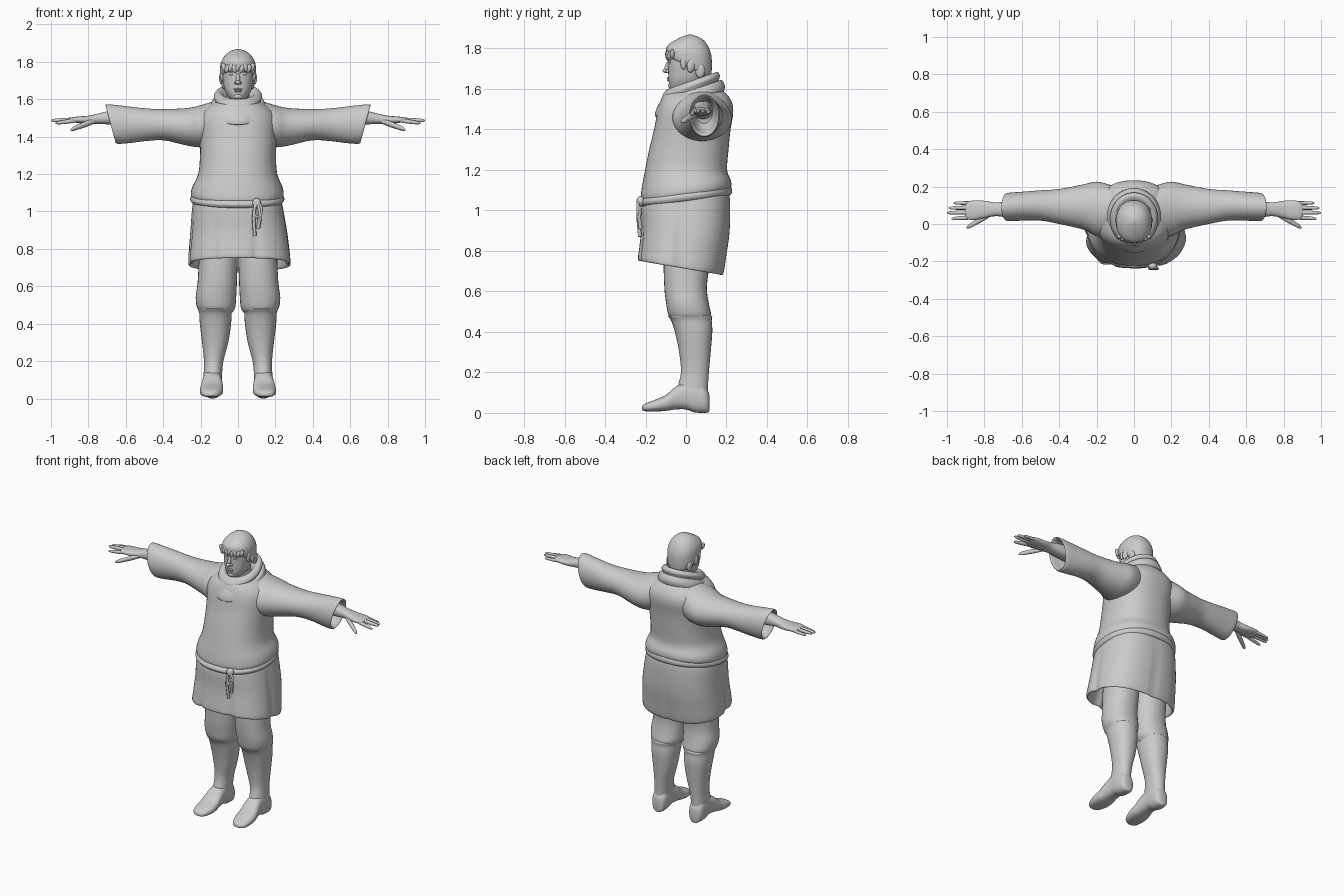
import bpy, bmesh, math
from mathutils import Vector

grey = bpy.data.materials.new("plain_grey")
grey.diffuse_color = (0.6, 0.6, 0.6, 1)


def finish(ob, mirror=False, angle=50):
    """Shared colour, mirroring and shading."""
    ob.data.materials.append(grey)
    bpy.ops.object.select_all(action='DESELECT')
    ob.select_set(True)
    bpy.context.view_layer.objects.active = ob
    bpy.ops.object.shade_smooth_by_angle(angle=math.radians(angle))
    if mirror:
        ob.modifiers.new("mirror", 'MIRROR').use_mirror_merge = False
    return ob


def spline(rings, steps):
    """Smooth in-between cross-sections."""
    pts = [rings[0]] + list(rings) + [rings[-1]]
    out = []
    for i in range(1, len(pts) - 2):
        for s in range(steps):
            t = s / steps
            out.append([0.5 * (2 * b + (c - a) * t + (2 * a - 5 * b + 4 * c - d) * t * t
                               + (3 * b - a - 3 * c + d) * t ** 3)
                        for a, b, c, d in zip(*pts[i - 1:i + 3])])
    return out + [list(rings[-1])]


def loft(name, axis, rings, n=32, power=2.0, warp=None, mirror=False, steps=4):
    """Rings are (position, u low, u high, v low, v high) along an axis."""
    bm = bmesh.new()
    loops = []
    for p, u0, u1, v0, v1 in spline(rings, steps):
        loop = []
        for k in range(n):
            a = 2 * math.pi * k / n
            c, s = math.cos(a), math.sin(a)
            u = (u0 + u1) / 2 + (u1 - u0) / 2 * math.copysign(abs(c) ** (2 / power), c)
            v = (v0 + v1) / 2 + (v1 - v0) / 2 * math.copysign(abs(s) ** (2 / power), s)
            co = Vector({'x': (p, u, v), 'y': (u, p, v), 'z': (u, v, p)}[axis])
            loop.append(bm.verts.new(warp(co) if warp else co))
        loops.append(loop)
    for a, b in zip(loops, loops[1:]):
        for k in range(n):
            bm.faces.new((a[k], a[(k + 1) % n], b[(k + 1) % n], b[k]))
    bm.faces.new(loops[0])
    bm.faces.new(loops[-1])
    bmesh.ops.recalc_face_normals(bm, faces=bm.faces)
    me = bpy.data.meshes.new(name)
    bm.to_mesh(me)
    bm.free()
    ob = bpy.data.objects.new(name, me)
    bpy.context.collection.objects.link(ob)
    return finish(ob, mirror)


def blob(name, loc, size, rot=(0, 0, 0), mirror=False):
    bpy.ops.mesh.primitive_uv_sphere_add(segments=16, ring_count=10, radius=1)
    ob = bpy.context.object
    ob.name = name
    ob.location, ob.scale, ob.rotation_euler = loc, size, rot
    bpy.ops.object.transform_apply(location=True, rotation=True, scale=True)
    return finish(ob, mirror)


def tube(name, pts, r):
    cu = bpy.data.curves.new(name, 'CURVE')
    cu.dimensions, cu.bevel_depth, cu.bevel_resolution, cu.use_fill_caps = '3D', r, 3, True
    sp = cu.splines.new('BEZIER')
    sp.bezier_points.add(len(pts) - 1)
    for b, p in zip(sp.bezier_points, pts):
        b.co, b.handle_left_type, b.handle_right_type = p, 'AUTO', 'AUTO'
    ob = bpy.data.objects.new(name, cu)
    bpy.context.collection.objects.link(ob)
    bpy.ops.object.select_all(action='DESELECT')
    ob.select_set(True)
    bpy.context.view_layer.objects.active = ob
    bpy.ops.object.convert(target='MESH')
    finish(bpy.context.object)


def clamp(v):
    return max(0.0, min(1.0, v))


# tunic body, bloused over a belt line that rises towards the back
def tunic_warp(p):
    p.z += 0.13 * p.y * clamp((1.2 - p.z) / 0.12)
    return p

loft("tunic_body", 'z', [
    (1.05, -.22, .22, -.20, .20), (1.085, -.25, .243, -.222, .222),
    (1.13, -.245, .238, -.218, .222), (1.2, -.213, .21, -.202, .203),
    (1.3, -.203, .203, -.182, .21), (1.4, -.205, .208, -.158, .22),
    (1.48, -.212, .212, -.143, .233), (1.53, -.195, .195, -.13, .228),
    (1.57, -.15, .15, -.11, .205), (1.6, -.09, .09, -.07, .17)],
    n=48, power=2.3, warp=tunic_warp)

# belt
def belt_warp(p):
    p.z += 0.13 * p.y
    return p

loft("belt", 'z', [
    (1.045, -.225, .225, -.205, .2), (1.05, -.246, .24, -.226, .222),
    (1.068, -.256, .248, -.237, .228), (1.086, -.246, .24, -.226, .222),
    (1.09, -.225, .225, -.205, .2)], n=48, power=2.2, warp=belt_warp)

# skirt with pressed pleats and a sloping hem
PLEATS = (-1.16, -0.12, -2.9, 1.57, -2.1)

def skirt_warp(p):
    t = clamp((1.06 - p.z) / 0.34)
    a = math.atan2(p.y, p.x)
    s = 1 - t * sum(0.055 * math.exp(-((a - g) / 0.08) ** 2) for g in PLEATS)
    y = p.y
    return Vector((p.x * s, y * s, p.z + y * (0.13 * (1 - t) - 0.17 * t)))

loft("skirt", 'z', [
    (1.065, -.235, .23, -.215, .21), (1.02, -.245, .24, -.222, .218),
    (.9, -.254, .262, -.222, .216), (.8, -.262, .275, -.23, .2),
    (.72, -.266, .283, -.237, .185), (.725, -.252, .268, -.222, .17),
    (.82, -.245, .25, -.205, .175), (.93, -.235, .24, -.2, .19)],
    n=96, power=2.5, warp=skirt_warp)

# cord knot and hanging ends
blob("cord_knot", (.1, -.225, 1.045), (.024, .02, .026))
tube("cord_end_left", [(.095, -.232, 1.05), (.085, -.236, .98), (.09, -.228, .87)], .009)
tube("cord_end_right", [(.105, -.232, 1.05), (.117, -.234, .99), (.108, -.224, .91)], .010)
tube("cord_loop", [(.1, -.236, 1.05), (.125, -.238, 1.02), (.103, -.238, .97),
                   (.088, -.238, 1.01), (.1, -.236, 1.045)], .007)

# wide sleeves with a slanted, hollow cuff
def sleeve_warp(p):
    p.x += 0.27 * (p.z - 1.465) * clamp((p.x - .3) / .35)
    return p

loft("sleeve", 'x', [
    (.05, -.03, .18, 1.38, 1.6), (.13, -.06, .21, 1.35, 1.588),
    (.2, -.065, .226, 1.343, 1.568), (.27, -.03, .212, 1.352, 1.553),
    (.4, .0, .187, 1.38, 1.547), (.5, .018, .18, 1.377, 1.553),
    (.6, .018, .172, 1.366, 1.566), (.672, .015, .166, 1.362, 1.573),
    (.674, .026, .156, 1.375, 1.562), (.62, .035, .145, 1.4, 1.55),
    (.57, .05, .13, 1.43, 1.53)], n=40, warp=sleeve_warp, mirror=True)

# forearm and palm
loft("hand", 'x', [
    (.55, .035, .135, 1.45, 1.545), (.68, .037, .122, 1.464, 1.538),
    (.74, .042, .115, 1.468, 1.525), (.8, .032, .124, 1.468, 1.512),
    (.85, .022, .126, 1.472, 1.508), (.885, .025, .12, 1.478, 1.504),
    (.9, .04, .105, 1.484, 1.499)], n=24, power=2.4, mirror=True)


def finger(name, a, b, r):
    """Tapered digit from root a to tip b, running mostly outwards."""
    rings = []
    for t, k in ((0, .9), (.3, 1), (.65, .9), (.9, .7), (1, .2)):
        x, y, z = Vector(a).lerp(Vector(b), t)
        rings.append((x, y - r * k, y + r * k, z - r * k, z + r * k))
    loft(name, 'x', rings, n=12, mirror=True, steps=3)

finger("index_finger", (.86, .036, 1.488), (.976, .028, 1.472), .0115)
finger("middle_finger", (.87, .062, 1.491), (1.0, .06, 1.486), .0115)
finger("ring_finger", (.87, .088, 1.491), (.992, .085, 1.486), .011)
finger("little_finger", (.86, .112, 1.488), (.966, .112, 1.48), .010)
finger("thumb", (.765, .055, 1.485), (.895, -.02, 1.437), .016)

# breeches, gathered over the boot tops
loft("breeches_leg", 'z', [
    (.455, .035, .195, -.06, .11), (.483, .016, .218, -.086, .124),
    (.54, .01, .226, -.098, .113), (.62, .006, .216, -.107, .103),
    (.75, .002, .21, -.11, .117), (.92, .002, .21, -.1, .12)],
    power=2.2, mirror=True)

# boots
loft("boot_shaft", 'z', [
    (.06, .088, .184, -.04, .108), (.12, .086, .184, -.042, .108),
    (.2, .078, .182, -.025, .113), (.3, .052, .192, -.034, .122),
    (.4, .037, .204, -.055, .13), (.455, .034, .207, -.073, .127),
    (.478, .026, .212, -.088, .129), (.484, .045, .19, -.07, .11)],
    power=2.2, mirror=True)
loft("boot_foot", 'y', [
    (-.217, .13, .162, .014, .032), (-.2, .102, .19, .008, .046),
    (-.15, .082, .203, .007, .066), (-.1, .079, .202, .01, .088),
    (-.05, .083, .193, .017, .13), (.0, .086, .187, .017, .155),
    (.04, .086, .187, .003, .16), (.085, .088, .184, 0, .14),
    (.108, .1, .172, .002, .11), (.115, .12, .15, .01, .09)],
    power=2.5, mirror=True)

# folded cowl around the neck, lower at the front
def cowl_warp(p):
    p.z += 0.35 * (p.y - .02)
    return p

loft("cowl", 'z', [
    (1.515, -.12, .12, -.125, .16), (1.525, -.148, .148, -.152, .185),
    (1.555, -.15, .15, -.148, .192), (1.588, -.136, .136, -.128, .178),
    (1.593, -.122, .122, -.115, .162), (1.615, -.129, .129, -.116, .168),
    (1.637, -.112, .112, -.095, .152), (1.63, -.088, .088, -.07, .12),
    (1.585, -.065, .065, -.045, .09)], n=48, warp=cowl_warp)

# neck and head
loft("neck", 'z', [(1.54, -.065, .065, -.04, .1), (1.66, -.06, .06, -.04, .095)])
loft("head", 'z', [
    (1.592, -.025, .025, -.062, -.01), (1.602, -.042, .042, -.077, .04),
    (1.64, -.068, .068, -.086, .08), (1.69, -.08, .08, -.088, .1),
    (1.74, -.086, .086, -.089, .112), (1.79, -.084, .084, -.086, .112),
    (1.83, -.066, .066, -.06, .09), (1.85, -.03, .03, -.02, .05)], power=2.2)

# facial features
blob("nose_bridge", (0, -.091, 1.71), (.011, .014, .033), (-.3, 0, 0))
blob("nose_tip", (0, -.1, 1.69), (.014, .016, .011))
blob("nostril", (.012, -.091, 1.687), (.009, .01, .008), mirror=True)
blob("eye", (.033, -.078, 1.735), (.015, .009, .008), mirror=True)
blob("brow", (.034, -.081, 1.752), (.022, .009, .007), (0, .1, 0), mirror=True)
blob("upper_lip", (0, -.086, 1.654), (.024, .009, .005))
blob("lower_lip", (0, -.085, 1.644), (.02, .009, .006))
blob("chin", (0, -.07, 1.615), (.026, .018, .016))
blob("ear", (.089, .025, 1.715), (.011, .021, .034), (-.15, 0, .3), mirror=True)

# bowl-cut hair, longer at the back
def hair_warp(p):
    p.z -= 0.5 * p.y * clamp((1.84 - p.z) / .12)
    return p

loft("hair", 'z', [
    (1.715, -.08, .08, -.085, .11), (1.722, -.091, .091, -.096, .123),
    (1.76, -.096, .096, -.099, .128), (1.8, -.091, .091, -.09, .122),
    (1.835, -.07, .07, -.062, .095), (1.858, -.04, .04, -.02, .06),
    (1.868, -.01, .01, .01, .03)], n=40, power=2.2, warp=hair_warp)
for i in range(9):
    x = -.076 + .019 * i
    y = -.092 * (1 - (abs(x) / .105) ** 2.2) ** .45
    blob("fringe_lock", (x, y, 1.772 - .008 * (i % 2)), (.013, .011, .024),
         (0, .35 if i % 3 else -.3, 0))
blob("side_lock", (.085, -.012, 1.735), (.011, .016, .04), mirror=True)
blob("nape_lock", (.075, .07, 1.69), (.014, .024, .036), mirror=True)
